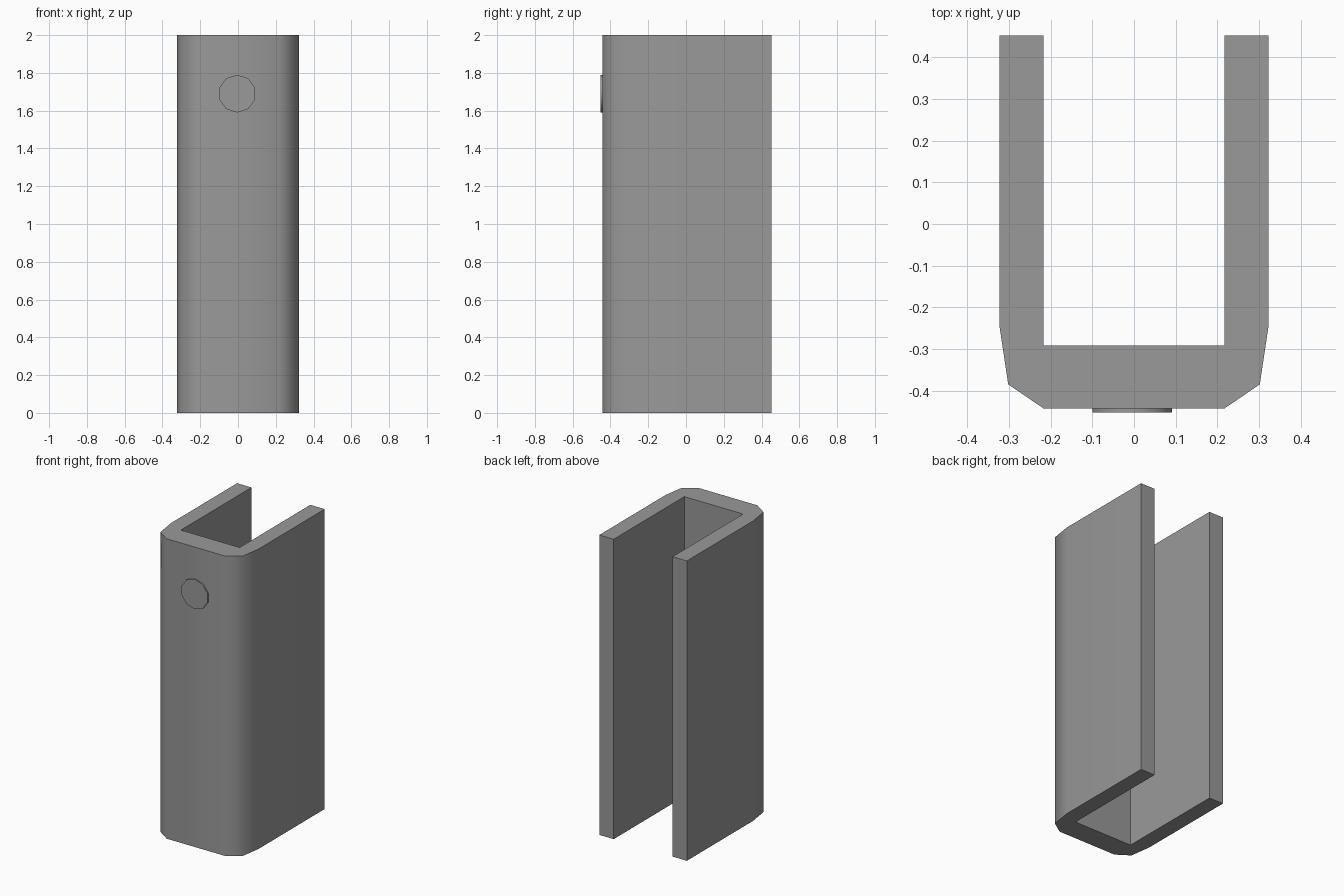
import bpy, bmesh, math
from mathutils import Matrix

cube = bpy.data.objects.get("Cube")
if cube:
    bpy.data.objects.remove(cube, do_unlink=True)

GREY = (0.32, 0.32, 0.32, 1)
mat = bpy.data.materials.new("mid_grey")
mat.use_nodes = True
mat.diffuse_color = GREY
mat.node_tree.nodes["Principled BSDF"].inputs["Base Color"].default_value = GREY


def prism(name, profile, depth, matrix=Matrix()):
    """Extrude a flat outline along its local z, then place it."""
    bm = bmesh.new()
    face = bm.faces.new([bm.verts.new((x, y, 0)) for x, y in profile])
    result = bmesh.ops.extrude_face_region(bm, geom=[face])
    moved = [v for v in result["geom"] if isinstance(v, bmesh.types.BMVert)]
    bmesh.ops.translate(bm, verts=moved, vec=(0, 0, depth))
    bmesh.ops.transform(bm, matrix=matrix, verts=bm.verts)
    bmesh.ops.recalc_face_normals(bm, faces=bm.faces)
    mesh = bpy.data.meshes.new(name)
    bm.to_mesh(mesh)
    bm.free()
    mesh.materials.append(mat)
    obj = bpy.data.objects.new(name, mesh)
    bpy.context.collection.objects.link(obj)
    bpy.ops.object.select_all(action='DESELECT')
    obj.select_set(True)
    bpy.context.view_layer.objects.active = obj
    bpy.ops.object.shade_smooth_by_angle(angle=math.radians(60))
    return obj


# U-shaped channel: half outline from inner corner round to front, mirrored
half = [(0.217, -0.292), (0.217, 0.452), (0.323, 0.452),
        (0.323, -0.245), (0.302, -0.385), (0.217, -0.443)]
prism("channel_body", half + [(-x, y) for x, y in reversed(half)], 2.0)

# Ten-sided button on the front wall
SIDES, RADIUS = 10, 0.1
ring = [(RADIUS * math.sin(math.tau * i / SIDES),
         RADIUS * math.cos(math.tau * i / SIDES)) for i in range(SIDES)]
place = Matrix.Translation((-0.004, -0.435, 1.69)) @ Matrix.Rotation(math.pi / 2, 4, 'X')
prism("front_button", ring, 0.017, place)
